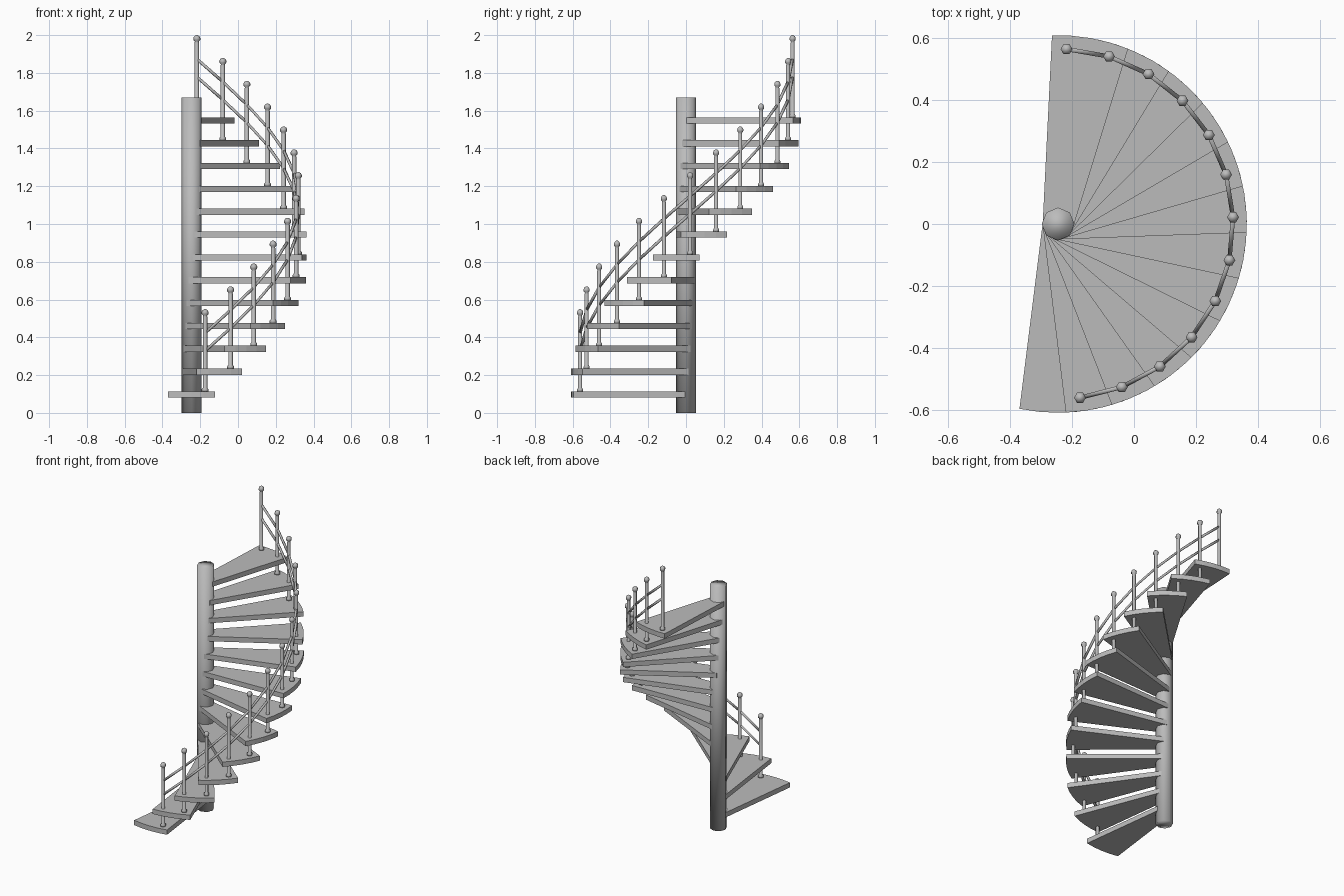
import bpy, bmesh
from math import sin, cos, radians, tau
from mathutils import Vector

STEPS = 13
TURN = radians(14.17)      # rotation per step
RISE = 0.1209              # height per step
AXIS = Vector((-0.245, 0, 0))
POST_RADIUS = 0.565

cube = bpy.data.objects.get("Cube")
if cube:
    bpy.data.objects.remove(cube, do_unlink=True)

grey = bpy.data.materials.new("grey metal")
grey.use_nodes = True
colour = (0.5, 0.5, 0.5, 1)
grey.diffuse_color = colour
grey.node_tree.nodes["Principled BSDF"].inputs["Base Color"].default_value = colour


def finish(name, bm, smooth=False):
    bmesh.ops.recalc_face_normals(bm, faces=bm.faces[:])
    mesh = bpy.data.meshes.new(name)
    bm.to_mesh(mesh)
    bm.free()
    for face in mesh.polygons:
        face.use_smooth = smooth
    mesh.materials.append(grey)
    obj = bpy.data.objects.new(name, mesh)
    bpy.context.collection.objects.link(obj)
    return obj


def turned(name, profile, sides, place):
    """Solid of revolution from (radius, height) pairs."""
    bm = bmesh.new()
    rings = [[bm.verts.new(place + Vector((r * cos(tau * i / sides), r * sin(tau * i / sides), z)))
              for i in range(sides)] for r, z in profile]
    for low, high in zip(rings, rings[1:]):
        for i in range(sides):
            j = (i + 1) % sides
            bm.faces.new((low[i], low[j], high[j], high[i]))
    bm.faces.new(rings[0])
    bm.faces.new(rings[-1])
    return finish(name, bm, True)


def tread(name, angle, z):
    """Wedge that is as wide as the column inside and curved outside."""
    outline = [(0, 0.05), (0, -0.05)]
    for i in range(5):
        a = radians(-11.8 + 5.9 * i)
        outline.append((0.609 * cos(a), 0.609 * sin(a)))
    bm = bmesh.new()
    c, s = cos(angle), sin(angle)
    base = bm.faces.new([bm.verts.new(AXIS + Vector((x * c - y * s, x * s + y * c, z)))
                         for x, y in outline])
    top = bmesh.ops.extrude_face_region(bm, geom=[base])["geom"]
    bmesh.ops.translate(bm, vec=(0, 0, 0.033),
                        verts=[v for v in top if isinstance(v, bmesh.types.BMVert)])
    return finish(name, bm)


def rail(name, points, radius, sides=6):
    """Bars running straight from post to post."""
    bm = bmesh.new()
    for a, b in zip(points, points[1:]):
        span = b - a
        turn = span.to_track_quat('Z', 'Y').to_matrix().to_4x4()
        turn.translation = (a + b) / 2
        bmesh.ops.create_cone(bm, cap_ends=True, segments=sides, radius1=radius,
                              radius2=radius, depth=span.length, matrix=turn)
    return finish(name, bm, True)


# Central column
turned("column", [(0.053, 0), (0.053, 1.67)], 8, AXIS)

# Treads and their posts
post_profile = [(0.018, 0), (0.018, 0.012), (0.012, 0.02), (0.012, 0.396),
                (0.010, 0.402), (0.018, 0.410), (0.019, 0.420), (0.014, 0.430), (0.005, 0.436)]
feet = []
for n in range(STEPS):
    angle = radians(-90) + n * TURN
    bottom = 0.081 + n * RISE
    tread(f"tread_{n + 1}", angle, bottom)
    a = angle + radians(7.2)
    foot = AXIS + Vector((POST_RADIUS * cos(a), POST_RADIUS * sin(a), bottom + 0.032))
    turned(f"post_{n + 1}", post_profile, 6, foot)
    feet.append(foot)

# Handrails
for name, height in (("upper_rail", 0.31), ("lower_rail", 0.215)):
    rail(name, [f + Vector((0, 0, height)) for f in feet], 0.008)
